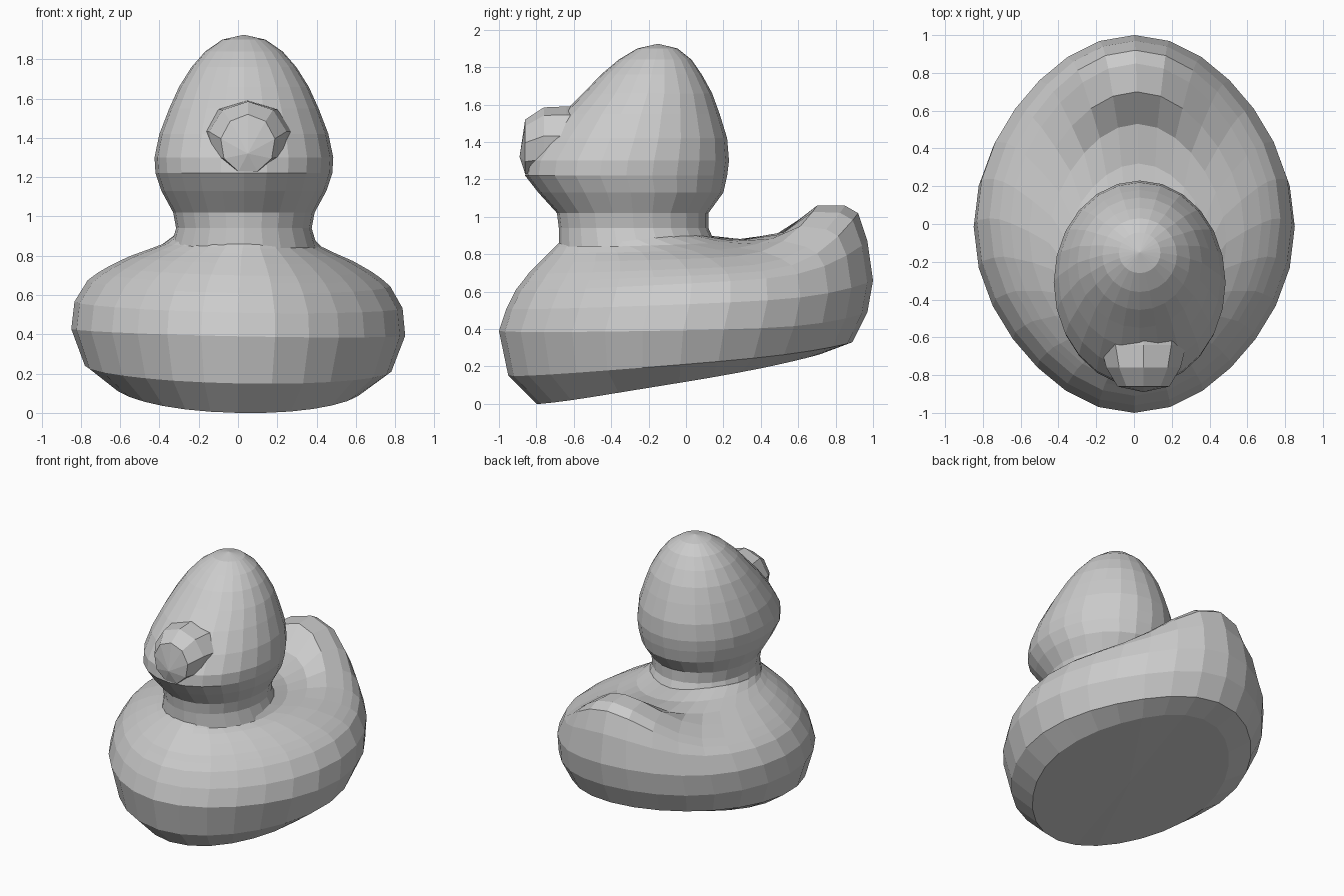
import bpy, bmesh, math
from mathutils import Vector

if "Cube" in bpy.data.objects:
    bpy.data.objects.remove(bpy.data.objects["Cube"])

GREY = (0.6, 0.6, 0.6, 1.0)
mat = bpy.data.materials.new("plain grey")
mat.use_nodes = True
mat.diffuse_color = GREY
bsdf = mat.node_tree.nodes["Principled BSDF"]
bsdf.inputs["Base Color"].default_value = GREY
bsdf.inputs["Roughness"].default_value = 0.8


def skin(name, rings, start, end):
    """Join equal rings of points into a closed flat-shaded shell with fan caps."""
    bm = bmesh.new()
    loops = [[bm.verts.new(p) for p in ring] for ring in rings]
    n = len(loops[0])
    for low, high in zip(loops, loops[1:]):
        for i in range(n):
            j = (i + 1) % n
            bm.faces.new((low[i], low[j], high[j], high[i]))
    for loop, tip in ((loops[0], start), (loops[-1], end)):
        centre = bm.verts.new(tip)
        for i in range(n):
            bm.faces.new((loop[i], loop[(i + 1) % n], centre))
    bmesh.ops.recalc_face_normals(bm, faces=bm.faces)
    mesh = bpy.data.meshes.new(name)
    bm.to_mesh(mesh)
    bm.free()
    mesh.materials.append(mat)
    obj = bpy.data.objects.new(name, mesh)
    bpy.context.collection.objects.link(obj)
    return obj


def oval(cx, front, back, half_width, n, pinch=0.0):
    """Flat oval, slightly drawn in on its diagonals by pinch."""
    points = []
    for i in range(n):
        a = math.tau * i / n
        r = 1 - pinch * math.sin(2 * a) ** 2
        points.append(Vector((cx + half_width * r * math.cos(a),
                              (front + back) / 2 + (back - front) / 2 * r * math.sin(a), 0)))
    return points


def body_ring(cx, front, back, half_width, z_front, z_side, z_back, n=28):
    """Oval that rises sharply at the rear to form the tail and leans a little."""
    ring = oval(cx, front, back, half_width, n, 0.035)
    for i, p in enumerate(ring):
        s = math.sin(math.tau * i / n)
        p.z = z_side + (z_side - z_front) * s - 0.02 * p.x
        if s > 0:
            p.z += (z_back - 2 * z_side + z_front) * s ** 5
    return ring


# Body with upturned tail: front y, back y, half width, z at front, side, back
body_rows = [
    (-0.80, 0.73, 0.63, 0.00, 0.125, 0.27),
    (-0.95, 0.89, 0.78, 0.15, 0.225, 0.33),
    (-1.00, 0.97, 0.85, 0.39, 0.41, 0.49),
    (-0.96, 1.00, 0.835, 0.51, 0.55, 0.66),
    (-0.91, 0.97, 0.77, 0.61, 0.66, 0.87),
    (-0.87, 0.92, 0.72, 0.66, 0.70, 1.02),
    (-0.84, 0.85, 0.665, 0.70, 0.735, 1.06),
    (-0.78, 0.70, 0.57, 0.76, 0.785, 1.06),
    (-0.73, 0.53, 0.47, 0.81, 0.825, 0.92),
    (-0.70, 0.32, 0.40, 0.84, 0.855, 0.88),
    (-0.68, 0.15, 0.36, 0.86, 0.89, 0.89),
]
body = [body_ring(0.03 * (i / 10) ** 2, *row) for i, row in enumerate(body_rows)]
skin("body", body, (0, -0.04, 0.125), (0.03, -0.26, 0.86))

# Neck and egg-shaped head: height, front y, back y, half width
head_rows = [
    (0.84, -0.68, 0.165, 0.375), (0.94, -0.68, 0.12, 0.345),
    (1.02, -0.69, 0.12, 0.36), (1.13, -0.79, 0.20, 0.42),
    (1.22, -0.86, 0.22, 0.45), (1.30, -0.85, 0.23, 0.455),
    (1.42, -0.77, 0.22, 0.43), (1.55, -0.66, 0.18, 0.38),
    (1.66, -0.55, 0.14, 0.33), (1.76, -0.455, 0.085, 0.267),
    (1.84, -0.36, 0.03, 0.197), (1.90, -0.26, -0.045, 0.11),
]
head = []
for z, front, back, width in head_rows:
    ring = oval(0.03, front, back, width, 24)
    for p in ring:
        p.z = z
    head.append(ring)
skin("head", head, (0.03, -0.26, 0.84), (0.03, -0.15, 1.925))

# Blunt faceted beak: y, half width, half height, centre height
beak_rows = [
    (-0.50, 0.25, 0.18, 1.40),
    (-0.64, 0.23, 0.19, 1.40),
    (-0.76, 0.20, 0.185, 1.40),
    (-0.86, 0.14, 0.15, 1.37),
]
beak = []
for y, w, h, z in beak_rows:
    angles = [math.tau * (i + 0.25) / 9 for i in range(9)]
    beak.append([Vector((0.05 + w * math.cos(a), y, z + h * math.sin(a)))
                 for a in angles])
skin("beak", beak, (0.05, -0.45, 1.40), (0.05, -0.89, 1.32))
